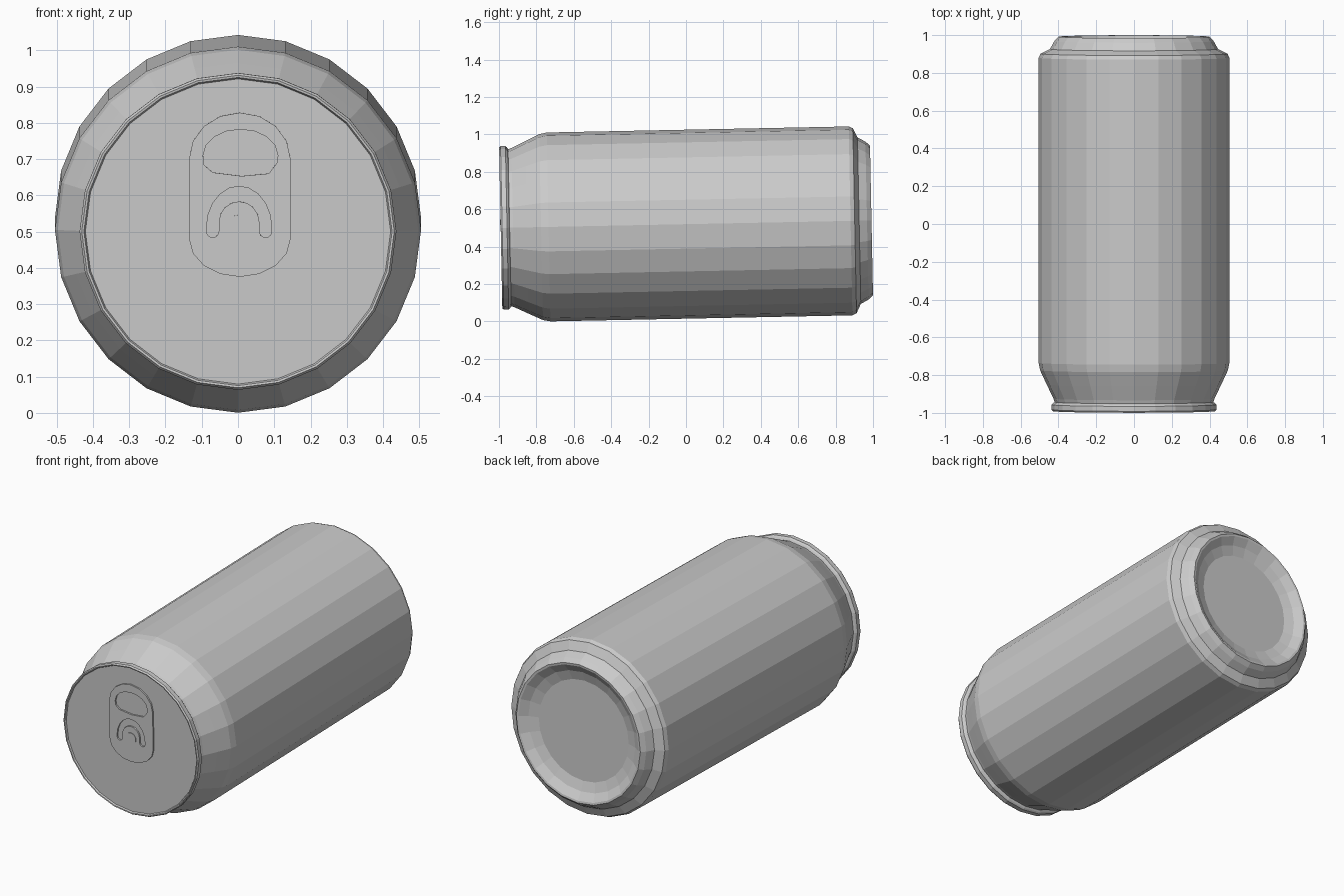
import bpy, bmesh
from math import sin, cos, pi
from mathutils import Matrix, Vector

if "Cube" in bpy.data.objects:
    bpy.data.objects.remove(bpy.data.objects["Cube"])

SIDES = 24
TILT = 0.02
LID = -0.981
# Can axis runs along local y, slightly nose-down
FRAME = Matrix.Translation((0, 0, 0.52)) @ Matrix.Rotation(TILT, 4, 'X')


def lathe(name, profile):
    """Revolve (radius, y) points about the y axis with flat facets."""
    bm = bmesh.new()
    verts = [bm.verts.new((0, y, r)) for r, y in profile]
    edges = [bm.edges.new(p) for p in zip(verts, verts[1:])]
    bmesh.ops.spin(bm, geom=verts + edges, cent=(0, 0, 0), axis=(0, 1, 0),
                   angle=2 * pi, steps=SIDES)
    bmesh.ops.remove_doubles(bm, verts=bm.verts, dist=1e-4)
    bmesh.ops.recalc_face_normals(bm, faces=bm.faces)
    mesh = bpy.data.meshes.new(name)
    bm.to_mesh(mesh)
    bm.free()
    obj = bpy.data.objects.new(name, mesh)
    bpy.context.collection.objects.link(obj)
    obj.matrix_world = FRAME


def arc(cx, cz, rx, rz, a0, a1, n):
    """Points on an ellipse arc, angles in degrees."""
    angles = [(a0 + (a1 - a0) * i / n) * pi / 180 for i in range(n + 1)]
    return [(cx + rx * cos(a), cz + rz * sin(a)) for a in angles]


def plate(name, loops, bottom, top):
    """Flat plate on the lid; the first loop is the outline, others are holes."""
    curve = bpy.data.curves.new(name, 'CURVE')
    curve.dimensions = '2D'
    curve.fill_mode = 'BOTH'
    curve.extrude = (top - bottom) / 2
    for loop in loops:
        spline = curve.splines.new('POLY')
        spline.points.add(len(loop) - 1)
        for p, (x, z) in zip(spline.points, loop):
            p.co = (x, z - 0.50, 0, 1)
        spline.use_cyclic_u = True
    obj = bpy.data.objects.new(name, curve)
    bpy.context.collection.objects.link(obj)
    obj.matrix_world = (FRAME @ Matrix.Translation((0, LID - (top + bottom) / 2, 0))
                        @ Matrix.Rotation(pi / 2, 4, 'X'))
    bpy.ops.object.select_all(action='DESELECT')
    obj.select_set(True)
    bpy.context.view_layer.objects.active = obj
    bpy.ops.object.convert(target='MESH')


# Can: lid, rolled rim, neck, straight wall, stepped base, recessed bottom
lathe("can_body", [
    (0, LID), (0.421, LID), (0.425, -0.990), (0.431, -0.991), (0.437, -0.983),
    (0.437, -0.957), (0.430, -0.949), (0.420, -0.943), (0.426, -0.925),
    (0.462, -0.85), (0.497, -0.775), (0.505, -0.735),
    (0.505, 0.880), (0.495, 0.902), (0.445, 0.926), (0.422, 0.968),
    (0.400, 0.992), (0.388, 0.990), (0.345, 0.960), (0.290, 0.942), (0, 0.942),
])

# Pull tab: rounded outline, finger window and arched slot
outline = (arc(0.005, 0.70, 0.14, 0.128, 0, 180, 8)
           + arc(0.005, 0.48, 0.14, 0.105, 180, 360, 8))
window = (arc(0.007, 0.71, 0.103, 0.072, 0, 180, 8)
          + [(-0.095, 0.685), (-0.07, 0.663), (0.01, 0.653),
             (0.085, 0.66), (0.108, 0.69)])
slot = (arc(0.003, 0.51, 0.09, 0.115, 0, 180, 10)
        + arc(-0.070, 0.50, 0.017, 0.017, 180, 360, 5)
        + arc(0.003, 0.525, 0.056, 0.058, 180, 0, 8)
        + arc(0.076, 0.50, 0.017, 0.017, 180, 360, 5))
plate("pull_tab", [outline, window, slot], -0.002, 0.009)

# Rivet holding the tab
plate("tab_rivet", [arc(0.003, 0.513, 0.033, 0.033, 0, 337.5, 15)], 0.0, 0.012)
